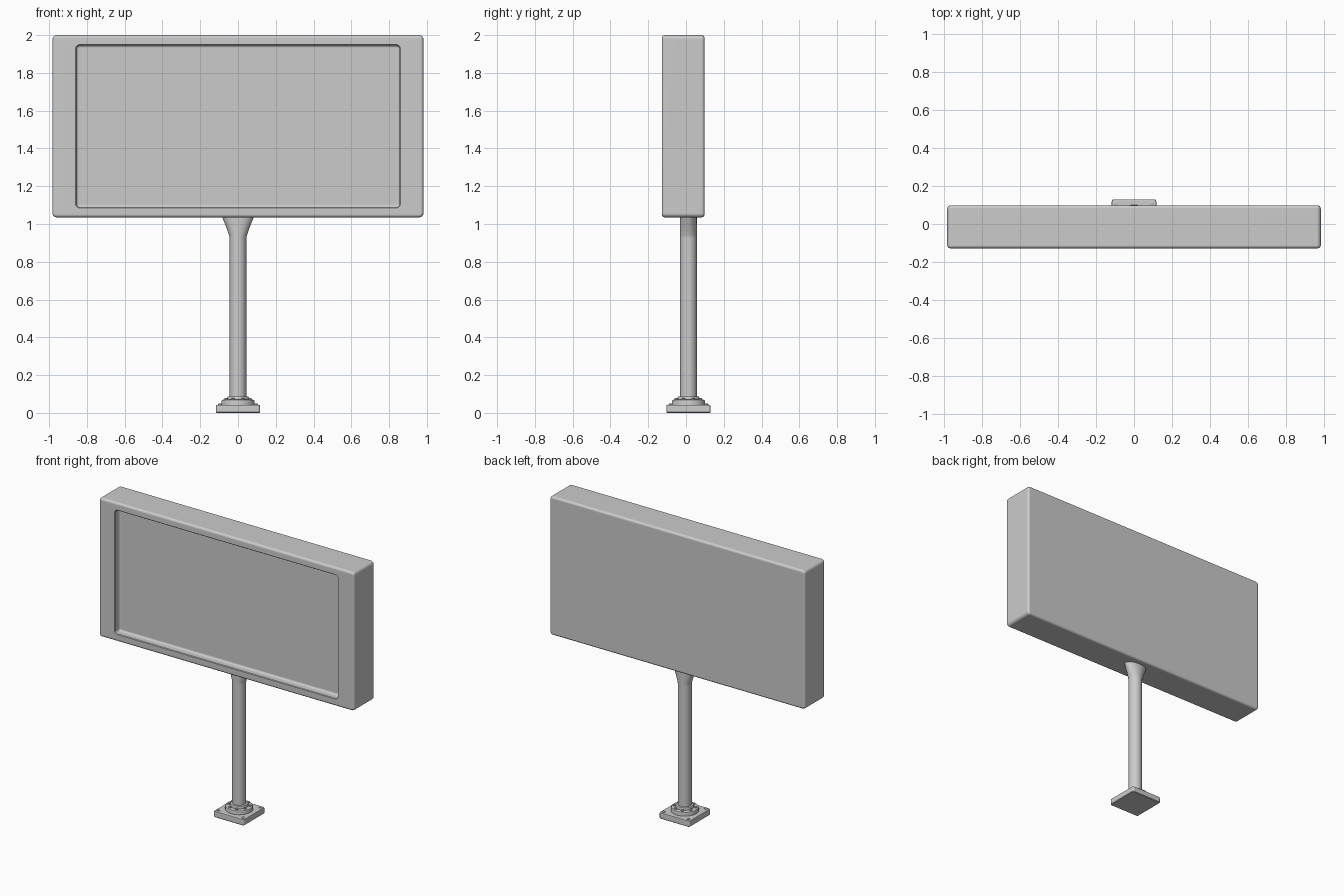
import bpy, bmesh
from math import sin, cos, pi, radians

if "Cube" in bpy.data.objects:
    bpy.data.objects.remove(bpy.data.objects["Cube"])

CY = 0.013  # y centre of the post and base


def finish(name, rings):
    """Skin a list of equal-length point rings and cap both ends."""
    bm = bmesh.new()
    loops = [[bm.verts.new(p) for p in ring] for ring in rings]
    n = len(loops[0])
    for a, b in zip(loops, loops[1:]):
        for i in range(n):
            j = (i + 1) % n
            bm.faces.new((a[i], a[j], b[j], b[i]))
    bm.faces.new(loops[0])
    bm.faces.new(loops[-1])
    bmesh.ops.recalc_face_normals(bm, faces=bm.faces)
    me = bpy.data.meshes.new(name)
    bm.to_mesh(me)
    bm.free()
    ob = bpy.data.objects.new(name, me)
    bpy.context.collection.objects.link(ob)
    bpy.ops.object.select_all(action='DESELECT')
    ob.select_set(True)
    bpy.context.view_layer.objects.active = ob
    bpy.ops.object.shade_smooth_by_angle(angle=radians(35))
    wn = ob.modifiers.new("weighted_normals", 'WEIGHTED_NORMAL')
    wn.keep_sharp = True
    return ob


def rounded_rect(hx, hy, r, seg=5):
    pts = []
    for k, (sx, sy) in enumerate([(1, 1), (-1, 1), (-1, -1), (1, -1)]):
        for i in range(seg + 1):
            a = (k + i / seg) * pi / 2
            pts.append((sx * (hx - r) + r * cos(a), sy * (hy - r) + r * sin(a)))
    return pts


def turned(name, profile, x=0, y=CY, n=32):
    """Vertical part from (x radius, y radius, z) rows."""
    return finish(name, [[(x + rx * cos(2 * pi * i / n), y + ry * sin(2 * pi * i / n), z)
                          for i in range(n)] for rx, ry, z in profile])


# Sign cabinet: rounded box with a recessed front, lofted back to front
HX, HZ, ZC = 0.982, 0.4825, 1.5175
BACK, FRONT, B = 0.098, -0.128, 0.016
ARC = [i * pi / 8 for i in range(5)]
rows = [(B * (1 - sin(a)), BACK - B * (1 - cos(a))) for a in ARC]
rows += [(B * (1 - cos(a)), FRONT + B * (1 - sin(a))) for a in ARC]
rings = [[(x, y, ZC + z) for x, z in rounded_rect(HX - d, HZ - d, 0.022 - d)]
         for d, y in rows]
# Recess lip, wall, floor fillet
F, FLOOR = 0.014, FRONT + 0.05
inner = [(-0.004, FRONT), (0, FRONT + 0.004)]
inner += [(F * (1 - cos(a)), FLOOR - F * (1 - sin(a))) for a in ARC]
rings += [[(x, y, ZC + z) for x, z in rounded_rect(0.856 - d, 0.429 - d, 0.018 - d)]
          for d, y in inner]
finish("sign_cabinet", rings)

# Post with a bracket that widens sideways only
R = 0.044
turned("post", [(R, R, 0.04), (R, R, 0.925), (0.047, R, 0.94), (0.058, R, 0.972),
                (0.073, R, 1.01), (0.084, R, 1.036), (0.084, R, 1.045)])

# Square base plate with softened edges
plate = [(0.004, 0), (0, 0.004), (0, 0.036), (0.002, 0.041), (0.007, 0.043)]
finish("base_plate", [[(x, CY + y, z) for x, y in
                       rounded_rect(0.117 - d, 0.117 - d, 0.012 - d, 3)] for d, z in plate])

# Round flange and collar around the post foot
turned("base_flange", [(r, r, z) for r, z in
       [(0.088, 0.04), (0.088, 0.062), (0.085, 0.068), (0.079, 0.07)]])
turned("post_collar", [(r, r, z) for r, z in
       [(0.058, 0.065), (0.058, 0.08), (0.055, 0.086), (0.048, 0.088), (0.043, 0.088)]])

# Bolts on the flange and plate corners
for i in range(8):
    a = (i + 0.5) * pi / 4
    turned("flange_bolt", [(0.009, 0.009, 0.066), (0.009, 0.009, 0.076), (0.006, 0.006, 0.079)],
           0.069 * cos(a), CY + 0.069 * sin(a), 8)
for sx in (-1, 1):
    for sy in (-1, 1):
        turned("plate_bolt", [(0.01, 0.01, 0.04), (0.01, 0.01, 0.047), (0.007, 0.007, 0.049)],
               sx * 0.095, CY + sy * 0.095, 8)
